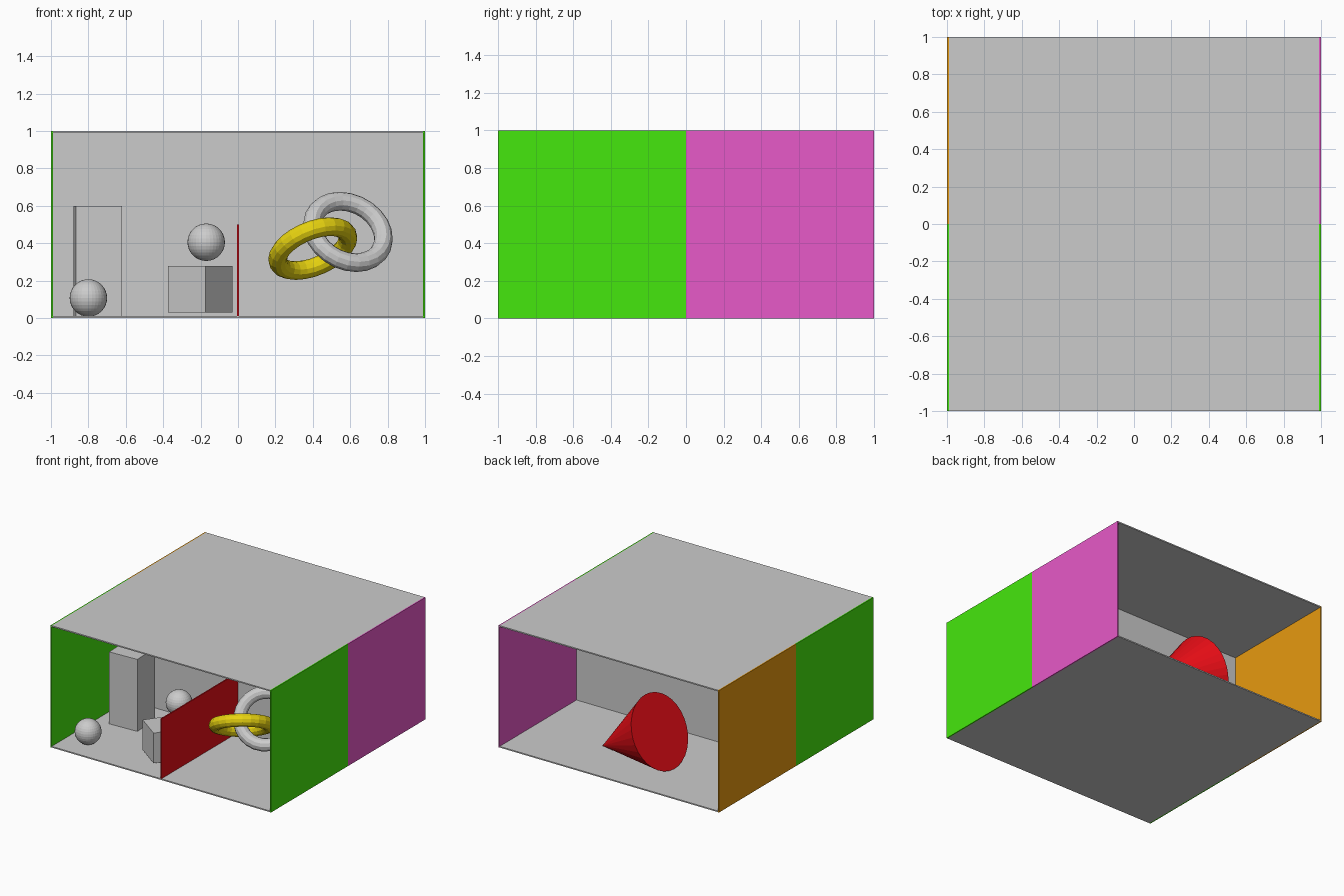
import bpy
from math import radians, atan2
from mathutils import Vector

if "Cube" in bpy.data.objects:
    bpy.data.objects.remove(bpy.data.objects["Cube"])

T = 0.01  # panel thickness


def material(name, rgb):
    m = bpy.data.materials.new(name)
    m.diffuse_color = (*rgb, 1)
    m.use_nodes = True
    m.node_tree.nodes["Principled BSDF"].inputs["Base Color"].default_value = m.diffuse_color
    return m


green = material("green", (0.06, 0.8, 0.004))
pink = material("pink", (0.8, 0.1, 0.58))
orange = material("orange", (0.8, 0.32, 0.005))
red = material("red", (0.8, 0.004, 0.008))
yellow = material("yellow", (0.8, 0.65, 0.005))


def finish(name, mat=None):
    ob = bpy.context.object
    ob.name = name
    if mat:
        ob.data.materials.append(mat)
    return ob


def box(name, lo, hi, mat=None, turn=0):
    lo, hi = Vector(lo), Vector(hi)
    bpy.ops.mesh.primitive_cube_add(size=1, location=(lo + hi) / 2,
                                    rotation=(0, 0, radians(turn)))
    ob = finish(name, mat)
    ob.scale = hi - lo
    return ob


def ball(name, loc):
    bpy.ops.mesh.primitive_uv_sphere_add(segments=32, ring_count=16,
                                         radius=0.1, location=loc)
    return finish(name)


def ring(name, loc, axis, mat=None):
    rot = Vector(axis).to_track_quat('Z', 'Y').to_euler()
    bpy.ops.mesh.primitive_torus_add(major_segments=24, minor_segments=12,
                                     major_radius=0.2, minor_radius=0.05,
                                     location=loc, rotation=rot)
    return finish(name, mat)


# Room shell: floor, ceiling and the wall across the middle
box("floor", (-1 + T, -1, 0), (1 - T, 1, T))
box("ceiling", (-1 + T, -1, 1 - T), (1 - T, 1, 1))
box("middle_wall", (-1 + T, -T / 2, T), (1 - T, T / 2, 1 - T))

# Side walls, split into front and back halves
box("front_left_wall", (-1, -1, 0), (-1 + T, 0, 1), green)
box("front_right_wall", (1 - T, -1, 0), (1, 0, 1), green)
box("back_left_wall", (-1, 0, 0), (-1 + T, 1, 1), orange)
box("back_right_wall", (1 - T, 0, 0), (1, 1, 1), pink)

# Low red divider in the front half
box("divider", (-T / 2, -1, T), (T / 2, -T / 2, 0.5), red)

# Blocks and balls on the left
box("tall_block", (-0.873, -0.425, T), (-0.625, -0.177, 0.6), turn=2.5)
box("small_block", (-0.326, -0.795, 0.03), (-0.078, -0.547, 0.277), turn=-36)
ball("floor_ball", (-0.8, -0.8, 0.107))
ball("floating_ball", (-0.17, -0.52, 0.405))

# Linked rings on the right
ring("grey_ring", (0.588, -0.475, 0.46), (0.31, -0.76, 0.57))
ring("yellow_ring", (0.4, -0.517, 0.371), (-0.34, 0.48, 0.81), yellow)

# Cone lying on its side in the back half
tip_to_base = Vector((-0.893, 0.043, 0.447)).normalized()
tip = Vector((0.37, 0.553, T))
bpy.ops.mesh.primitive_cone_add(
    vertices=32, radius1=0.3, radius2=0, depth=0.6,
    location=tip + tip_to_base * 0.3,
    rotation=(-tip_to_base).to_track_quat('Z', 'Y').to_euler())
finish("cone", red)
